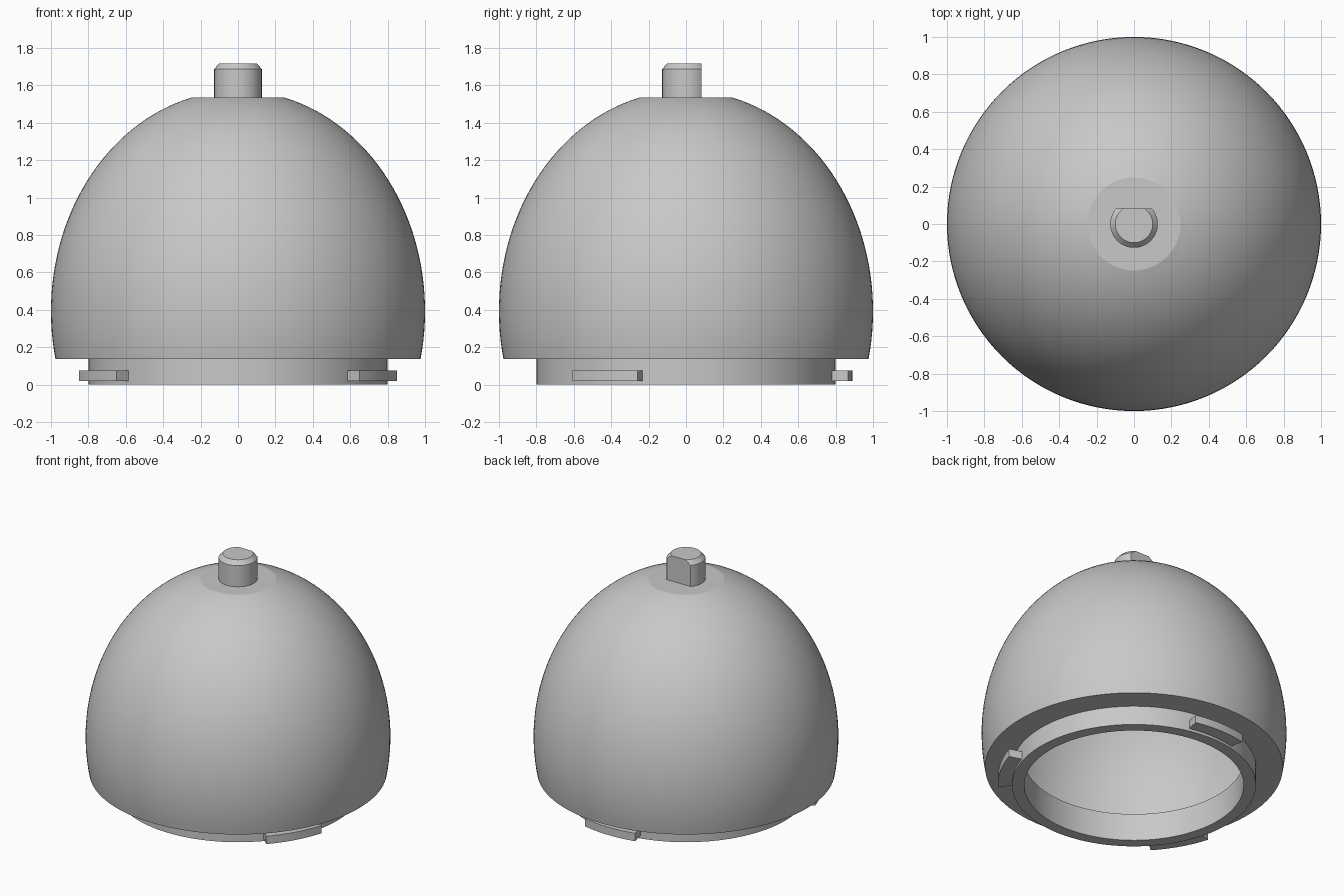
import bpy, bmesh
from math import sin, cos, asin, pi, radians
from mathutils import Vector

cube = bpy.data.objects.get("Cube")
if cube:
    bpy.data.objects.remove(cube, do_unlink=True)

grey = bpy.data.materials.new("plain grey")
grey.use_nodes = True
grey.diffuse_color = (0.58, 0.58, 0.58, 1)
grey.node_tree.nodes["Principled BSDF"].inputs["Base Color"].default_value = (0.58, 0.58, 0.58, 1)


def finish(bm, name, angle):
    bmesh.ops.remove_doubles(bm, verts=bm.verts, dist=1e-5)
    bmesh.ops.recalc_face_normals(bm, faces=bm.faces)
    mesh = bpy.data.meshes.new(name)
    bm.to_mesh(mesh)
    bm.free()
    mesh.materials.append(grey)
    obj = bpy.data.objects.new(name, mesh)
    bpy.context.collection.objects.link(obj)
    bpy.ops.object.select_all(action="DESELECT")
    obj.select_set(True)
    bpy.context.view_layer.objects.active = obj
    bpy.ops.object.shade_smooth_by_angle(angle=radians(angle))


def spin_profile(points, start=0, sweep=2 * pi, steps=128, closed=False):
    """Revolve (radius, height) points about z; a partial sweep is capped."""
    bm = bmesh.new()
    verts = [bm.verts.new((r * cos(start), r * sin(start), z)) for r, z in points]
    edges = [bm.edges.new(pair) for pair in zip(verts, verts[1:])]
    if closed:
        edges.append(bm.edges.new((verts[-1], verts[0])))
    bmesh.ops.spin(bm, geom=verts + edges, cent=(0, 0, 0), axis=(0, 0, 1),
                   angle=sweep, steps=steps)
    bmesh.ops.remove_doubles(bm, verts=bm.verts, dist=1e-5)
    if closed:
        bmesh.ops.holes_fill(bm, edges=[e for e in bm.edges if e.is_boundary])
    return bm


def dome_arc(radius, rise, top, bottom, count=36):
    """Elliptical arc running down from one height to another."""
    a0, a1 = asin((top - MID) / rise), asin((bottom - MID) / rise)
    angles = [a0 + (a1 - a0) * i / count for i in range(count + 1)]
    return [(radius * cos(a), MID + rise * sin(a)) for a in angles]


# Thin hollow dome: flat crown, inward floor lip and open locking collar
MID, RISE, WALL = 0.393, 1.179, 0.06
CROWN, STEP = 1.535, 0.138
outer = dome_arc(1, RISE, CROWN, STEP)
collar = [(0.8, STEP), (0.8, 0), (0.72, 0), (0.72, STEP + WALL)]
inner = dome_arc(1 - WALL, RISE - WALL, CROWN - WALL, STEP + WALL)[::-1]
finish(spin_profile([(0, CROWN)] + outer + collar + inner + [(0, CROWN - WALL)]),
       "dome_shell", 10)

# Spindle with a chamfered end and one flat side at the back
bm = spin_profile([(0, 1.5), (0.127, 1.5), (0.127, 1.688), (0.1, 1.718), (0, 1.718)], steps=64)
bmesh.ops.bisect_plane(bm, geom=bm.verts[:] + bm.edges[:] + bm.faces[:],
                       plane_co=Vector((0, 0.084, 0)), plane_no=Vector((0, 1, 0)),
                       clear_outer=True)
bmesh.ops.holes_fill(bm, edges=[e for e in bm.edges if e.is_boundary])
finish(bm, "spindle", 20)

# Three bayonet lugs around the collar
lug = [(0.78, 0.019), (0.89, 0.019), (0.89, 0.076), (0.78, 0.076)]
for label, centre in (("back", 90), ("right", 210), ("left", 330)):
    bm = spin_profile(lug, radians(centre - 13), radians(26), 10, closed=True)
    finish(bm, label + "_lug", 20)
